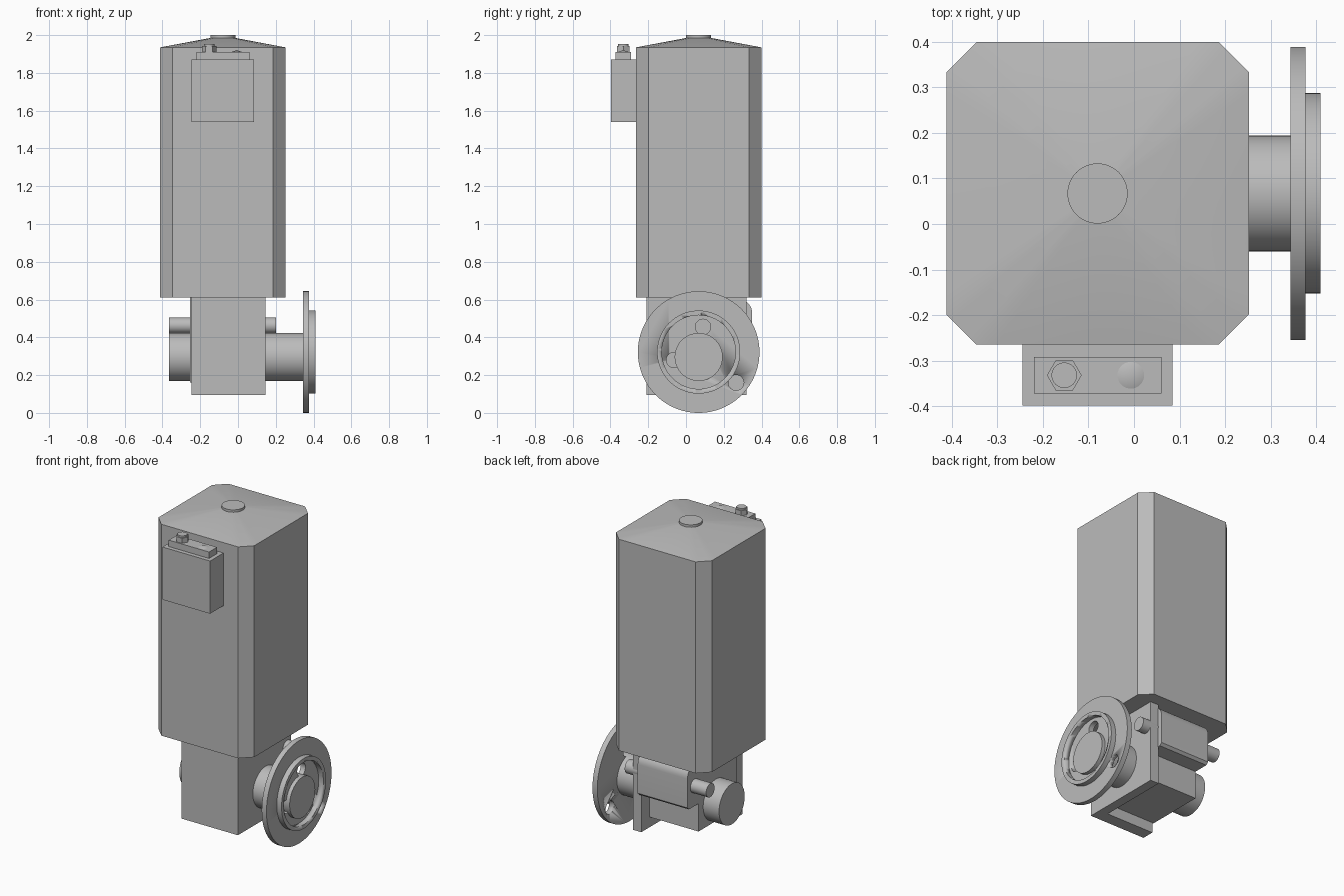
import bpy, bmesh, math

if "Cube" in bpy.data.objects:
    bpy.data.objects.remove(bpy.data.objects["Cube"])

steel = bpy.data.materials.new("plain_grey")
steel.diffuse_color = (0.5, 0.5, 0.5, 1)
steel.use_nodes = True
steel.node_tree.nodes["Principled BSDF"].inputs["Base Color"].default_value = steel.diffuse_color


def finish(name, bm, smooth=True):
    bmesh.ops.recalc_face_normals(bm, faces=bm.faces)
    me = bpy.data.meshes.new(name)
    bm.to_mesh(me)
    bm.free()
    ob = bpy.data.objects.new(name, me)
    bpy.context.collection.objects.link(ob)
    me.materials.append(steel)
    bpy.ops.object.select_all(action='DESELECT')
    ob.select_set(True)
    bpy.context.view_layer.objects.active = ob
    if smooth:
        bpy.ops.object.shade_smooth_by_angle(angle=math.radians(30))
    return ob


def prism(name, pts, offset, smooth=False):
    """Extrude a planar outline by an offset vector."""
    bm = bmesh.new()
    face = bm.faces.new([bm.verts.new(p) for p in pts])
    ext = bmesh.ops.extrude_face_region(bm, geom=[face])
    moved = [v for v in ext['geom'] if isinstance(v, bmesh.types.BMVert)]
    bmesh.ops.translate(bm, verts=moved, vec=offset)
    return finish(name, bm, smooth)


def box(name, x, y, z):
    pts = [(x[0], y[0], z[0]), (x[1], y[0], z[0]), (x[1], y[1], z[0]), (x[0], y[1], z[0])]
    return prism(name, pts, (0, 0, z[1] - z[0]))


def rod_x(name, x0, x1, y, z, r, n=48):
    ang = [2 * math.pi * i / n for i in range(n)]
    pts = [(x0, y + r * math.cos(a), z + r * math.sin(a)) for a in ang]
    return prism(name, pts, (x1 - x0, 0, 0), True)


def rod_z(name, x, y, z0, z1, r, n=48):
    ang = [2 * math.pi * i / n for i in range(n)]
    pts = [(x + r * math.cos(a), y + r * math.sin(a), z0) for a in ang]
    return prism(name, pts, (0, 0, z1 - z0), n > 8)


def cut(target, cutter):
    bpy.context.view_layer.objects.active = target
    m = target.modifiers.new("cut", 'BOOLEAN')
    m.object, m.solver = cutter, 'EXACT'
    bpy.ops.object.modifier_apply(modifier=m.name)
    bpy.data.objects.remove(cutter)


# Motor housing: square column with chamfered corners
CX, CY, H, C = -0.08, 0.067, 0.332, 0.066
corners = [(H, H - C), (H - C, H), (C - H, H), (-H, H - C),
           (-H, C - H), (C - H, -H), (H - C, -H), (H, C - H)]
prism("motor_housing", [(CX + a, CY + b, 0.61) for a, b in corners], (0, 0, 1.325))

# Shallow roof blending the housing outline into a circle
angles = sorted([2 * math.pi * (i + 0.5) / 48 for i in range(48)]
                + [math.atan2(b, a) % (2 * math.pi) for a, b in corners])
bm = bmesh.new()
low, high = [], []
for a in angles:
    c, s = math.cos(a), math.sin(a)
    d = min(H / max(abs(c), abs(s)), (2 * H - C) / (abs(c) + abs(s)))
    low.append(bm.verts.new((CX + d * c, CY + d * s, 1.935)))
    high.append(bm.verts.new((CX + 0.066 * c, CY + 0.066 * s, 1.985)))
for i in range(len(angles)):
    j = (i + 1) % len(angles)
    bm.faces.new((low[i], low[j], high[j], high[i]))
bm.faces.new(high)
finish("roof", bm)
rod_z("roof_button", CX, CY, 1.98, 2.0, 0.066)

# Terminal box with lid, hex plug and small cone
box("terminal_box", (-0.245, 0.085), (-0.398, -0.26), (1.54, 1.87))
box("terminal_lid", (-0.22, 0.06), (-0.372, -0.292), (1.87, 1.91))
rod_z("hex_plug", -0.153, -0.332, 1.91, 1.942, 0.038, 6)
rod_z("plug_cap", -0.153, -0.332, 1.94, 1.952, 0.028, 32)
bm = bmesh.new()
bmesh.ops.create_cone(bm, cap_ends=True, segments=32, radius1=0.032, radius2=0, depth=0.012)
bmesh.ops.translate(bm, verts=bm.verts, vec=(-0.007, -0.332, 1.915))
finish("vent_cone", bm)

# Gearbox: L-shaped front and side wall around an inner block
wall = [(-0.245, -0.208), (0.145, -0.208), (0.145, 0.32),
        (0.086, 0.32), (0.086, -0.13), (-0.245, -0.13)]
prism("gearbox_wall", [(x, y, 0.095) for x, y in wall], (0, 0, 0.515))
box("gearbox_core", (-0.255, 0.09), (-0.135, 0.24), (0.16, 0.61))

# Rear housing with rounded edges
R = 0.07
arc = [(0.28 + R * math.cos(t), 0.53 + R * math.sin(t))
       for t in (math.pi / 16 * i for i in range(9))]
prof = [(0.2, 0.335), (0.335, 0.335), (0.35, 0.35)] + arc + [(0.2, 0.6)]
prism("rear_housing", [(-0.255, y, z) for y, z in prof], (0.345, 0, 0), True)

# Shafts running across the gearbox
rod_x("main_shaft", -0.365, 0.40, 0.067, 0.296, 0.127, 64)
rod_x("small_shaft", -0.365, 0.20, 0.28, 0.463, 0.042)

# Mounting flange with three through holes and a raised ring
FY, FZ = 0.067, 0.322
flange = rod_x("flange_plate", 0.343, 0.376, FY, FZ, 0.322, 96)
for y, z in ((0.09, 0.455), (-0.063, 0.28), (0.265, 0.16)):
    cut(flange, rod_x("hole_cutter", 0.3, 0.42, y, z, 0.041, 32))
ring = rod_x("flange_ring", 0.374, 0.409, FY, FZ, 0.22, 96)
cut(ring, rod_x("ring_cutter", 0.3, 0.5, FY, FZ, 0.195, 96))
